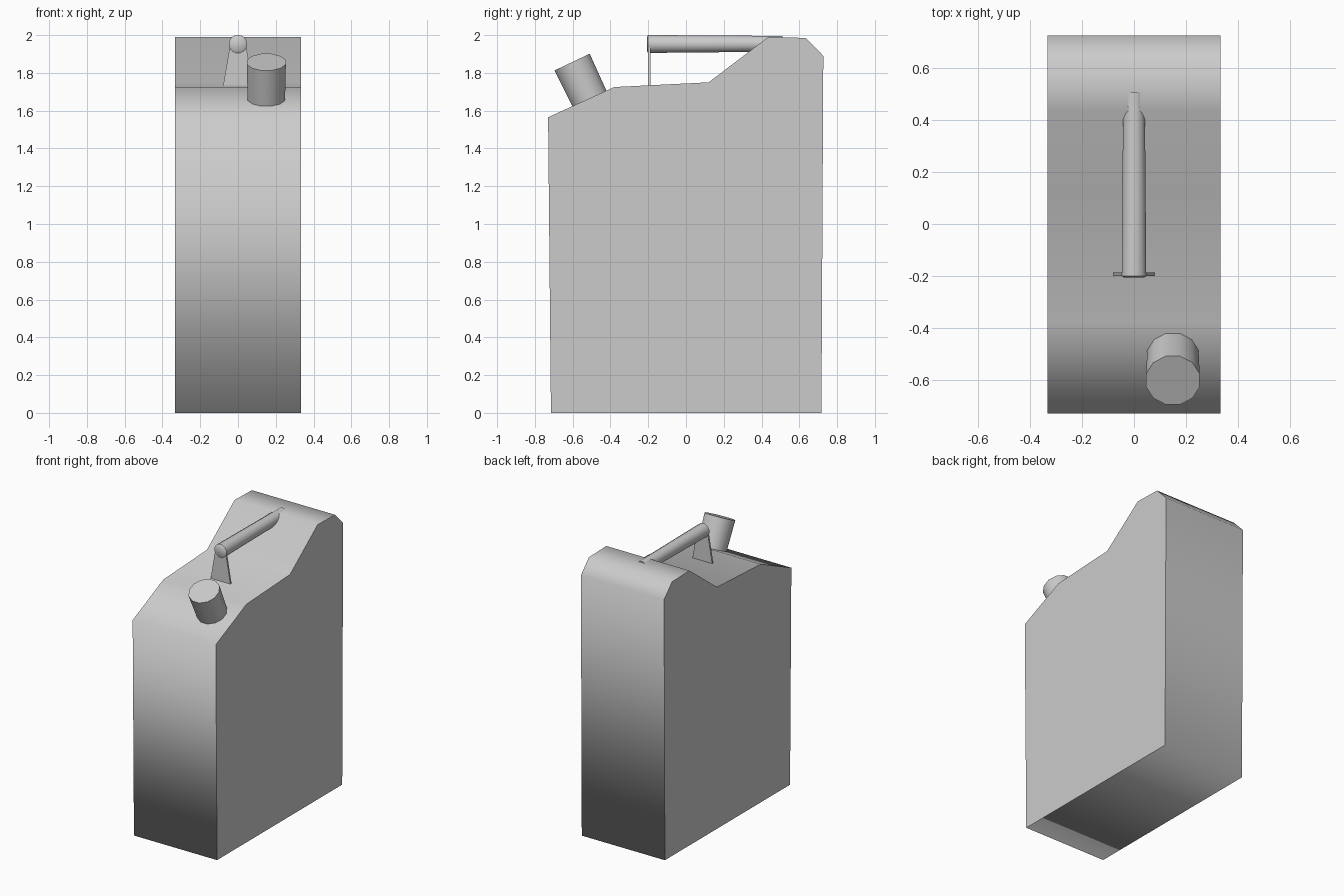
import bpy, math
from mathutils import Vector

if "Cube" in bpy.data.objects:
    bpy.data.objects.remove(bpy.data.objects["Cube"])


def extrude_profile(name, points, axis, lo, hi, smooth=False):
    """Closed 2D profile swept along x or y, with crisp flat caps."""
    n = len(points)
    verts = []
    for d in (lo, hi):
        verts += [(d, a, b) if axis == 'x' else (a, d, b) for a, b in points]
    faces = [list(range(n))[::-1], list(range(n, 2 * n))]
    faces += [[i, (i + 1) % n, n + (i + 1) % n, n + i] for i in range(n)]
    if axis == 'y':
        faces = [f[::-1] for f in faces]
    mesh = bpy.data.meshes.new(name)
    mesh.from_pydata(verts, [], faces)
    obj = bpy.data.objects.new(name, mesh)
    bpy.context.collection.objects.link(obj)
    for p in mesh.polygons:
        p.use_smooth = smooth and p.index > 1
    for e in mesh.edges:
        a, b = e.vertices
        e.use_edge_sharp = (a < n) == (b < n)   # cap outlines stay sharp
    return obj


def tapered_rod(name, start, end, r1, r2, sides=12):
    """Tapered cylinder between two points, flats facing the axes."""
    start, end = Vector(start), Vector(end)
    axis = end - start
    bpy.ops.mesh.primitive_cone_add(vertices=sides, radius1=r1, radius2=r2,
                                    depth=axis.length)
    obj = bpy.context.object
    obj.name = name
    turn = math.pi / sides
    for v in obj.data.vertices:
        x, y, z = v.co
        v.co = (x * math.cos(turn) - y * math.sin(turn),
                x * math.sin(turn) + y * math.cos(turn), z)
    obj.location = (start + end) / 2
    # both rods lie in a plane of constant x, so only a tilt about x is needed
    obj.rotation_euler.x = math.atan2(-axis.y, axis.z)
    bpy.ops.object.shade_smooth_by_angle(angle=math.radians(40))
    return obj


# Can body: side silhouette (y, z) swept across the width
body = [(-0.715, 0), (0.717, 0), (0.727, 1.89), (0.635, 1.985),
        (0.436, 1.99), (0.12, 1.75), (-0.38, 1.725), (-0.73, 1.565)]
extrude_profile("can_body", body, 'x', -0.333, 0.333, smooth=True)

# Carry handle running into the raised rear of the can
tapered_rod("handle_grip", (0, -0.2, 1.953), (0, 0.51, 1.954), 0.049, 0.043)
tapered_rod("handle_end_cap", (0, -0.207, 1.953), (0, -0.2, 1.953), 0.04, 0.049)

# Trapezoid plate holding up the front of the handle
plate = [(-0.08, 1.725), (0.08, 1.725), (0.04, 1.96), (-0.04, 1.96)]
extrude_profile("handle_support", plate, 'y', -0.2, -0.187)

# Spout standing square on the sloped front shoulder
tapered_rod("spout", (0.15, -0.502, 1.645), (0.15, -0.603, 1.857), 0.102, 0.107)
